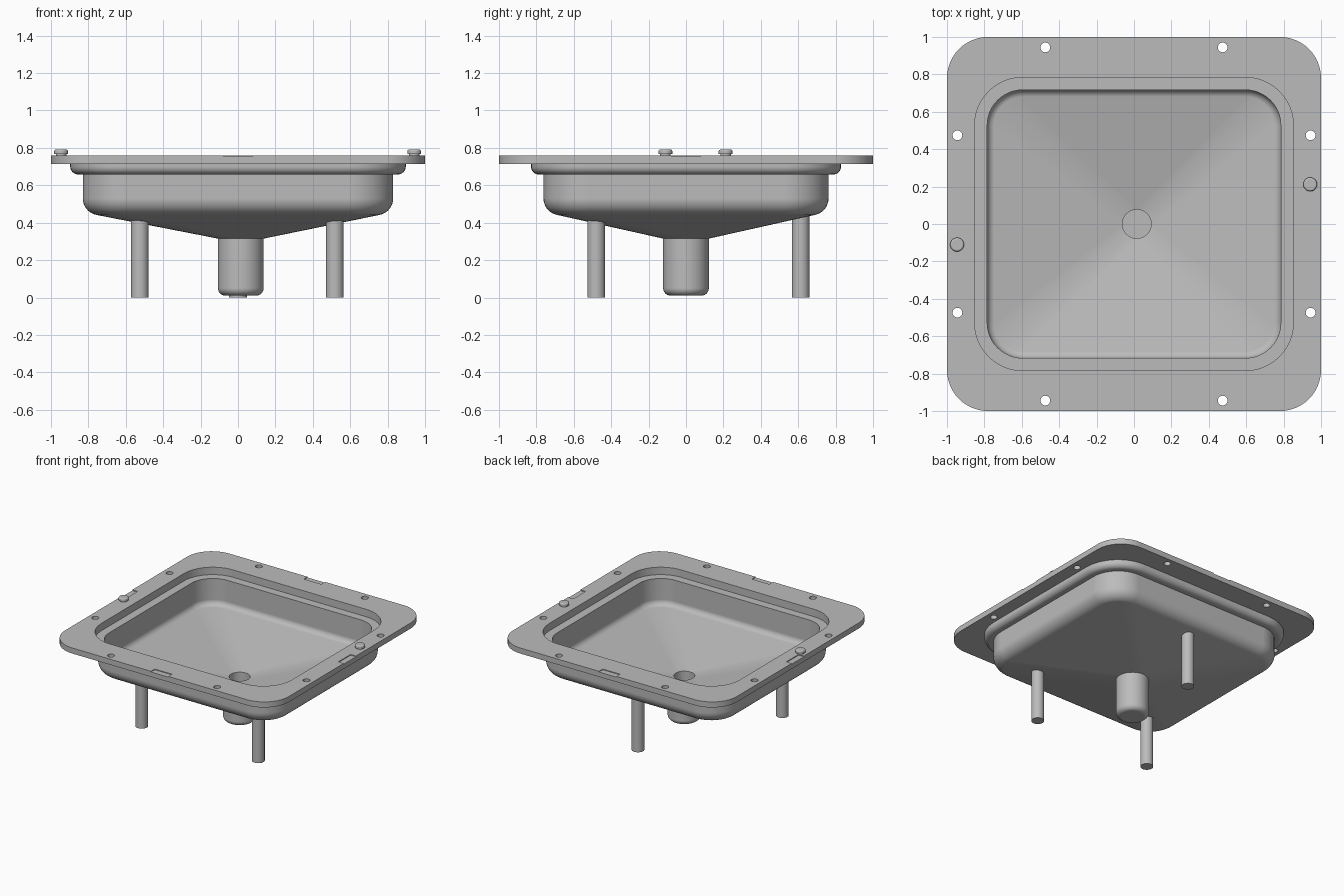
import bpy, bmesh, math
from mathutils import Matrix

cube = bpy.data.objects.get("Cube")
if cube:
    bpy.data.objects.remove(cube, do_unlink=True)

GREY = (0.5, 0.5, 0.5, 1)
metal = bpy.data.materials.new("grey_metal")
metal.use_nodes = True
metal.diffuse_color = GREY
metal.node_tree.nodes["Principled BSDF"].inputs["Base Color"].default_value = GREY


def finish(name, bm):
    """Turn a bmesh into a linked object."""
    bmesh.ops.remove_doubles(bm, verts=bm.verts, dist=1e-5)
    bmesh.ops.recalc_face_normals(bm, faces=bm.faces)
    mesh = bpy.data.meshes.new(name)
    bm.to_mesh(mesh)
    bm.free()
    mesh.materials.append(metal)
    obj = bpy.data.objects.new(name, mesh)
    bpy.context.collection.objects.link(obj)
    return obj


def smooth(obj):
    bpy.ops.object.select_all(action='DESELECT')
    obj.select_set(True)
    bpy.context.view_layer.objects.active = obj
    bpy.ops.object.shade_smooth_by_angle(angle=math.radians(30))
    mod = obj.modifiers.new("even_shading", 'WEIGHTED_NORMAL')
    mod.keep_sharp = True


def rounded_rect(hx, hy, r, z, cx=0, steps=12):
    pts = []
    for q, (sx, sy) in enumerate([(1, 1), (-1, 1), (-1, -1), (1, -1)]):
        for i in range(steps + 1):
            a = math.pi / 2 * (q + i / steps)
            pts.append((cx + sx * (hx - r) + r * math.cos(a),
                        sy * (hy - r) + r * math.sin(a), z))
    return pts


def loft(name, rings):
    """Skin a stack of matching rings and cap both ends."""
    bm = bmesh.new()
    loops = [[bm.verts.new(p) for p in ring] for ring in rings]
    n = len(loops[0])
    for a, b in zip(loops, loops[1:]):
        for i in range(n):
            j = (i + 1) % n
            bm.faces.new((a[i], a[j], b[j], b[i]))
    bm.faces.new(loops[0])
    bm.faces.new(loops[-1])
    return finish(name, bm)


def offset_ring(d, z):
    """Basin outline grown by d from the inner wall."""
    return rounded_rect(0.785 + d, 0.717 + d, 0.19 + d, z)


def circle(r, z, cx=0.015):
    return rounded_rect(r, r, r, z, cx)


def fillet(d, z, r, sweep=90, steps=8):
    """Arc from a vertical wall inward and down."""
    angles = [math.radians(sweep * i / steps) for i in range(steps + 1)]
    return [(d - r * (1 - math.cos(t)), z - r * math.sin(t)) for t in angles]


# Basin shell: inside from drain floor up, over the flange, down the outside
WALL = 0.045
rings = [circle(0.077, 0.055), circle(0.077, 0.36)]
rings += [offset_ring(d, z) for d, z in reversed(fillet(0, 0.53, WALL, 79))]
rings += [offset_ring(0, 0.70), offset_ring(0.067, 0.70), offset_ring(0.067, 0.76)]
rings += [rounded_rect(1, 1, 0.22, 0.76), rounded_rect(1, 1, 0.22, 0.715)]
rings += [offset_ring(0.112, 0.715)]
rings += [offset_ring(d, z) for d, z in fillet(0.112, 0.70, 0.042)]
rings += [offset_ring(WALL, 0.658)]
rings += [offset_ring(d, z) for d, z in fillet(WALL, 0.53, 2 * WALL, 79)]
rings += [circle(0.122, 0.315)]
rings += [circle(r, z) for r, z in fillet(0.122, 0.05, 0.04)]
basin = loft("basin", rings)

# Bolt holes and shallow edge notches cut from the flange
bm = bmesh.new()
for quarter in range(4):
    turn = Matrix.Rotation(quarter * math.pi / 2, 4, 'Z')
    for side in (-1, 1):
        bmesh.ops.create_cone(bm, cap_ends=True, segments=24, radius1=0.026, radius2=0.026,
                              depth=0.2, matrix=turn @ Matrix.Translation((0.944, side * 0.474, 0.74)))
    bmesh.ops.create_cube(bm, size=1, matrix=turn @ Matrix.Translation((1, 0, 0.804))
                          @ Matrix.Diagonal((0.096, 0.156, 0.1, 1)))
cutter = finish("flange_cutter", bm)
cutter.hide_render = True
cut = basin.modifiers.new("holes", 'BOOLEAN')
cut.operation = 'DIFFERENCE'
cut.solver = 'EXACT'
cut.object = cutter
bpy.ops.object.select_all(action='DESELECT')
bpy.context.view_layer.objects.active = basin
basin.select_set(True)
bpy.ops.object.modifier_apply(modifier=cut.name)
bpy.data.objects.remove(cutter, do_unlink=True)
smooth(basin)

# Three support legs
legs = {"front_left_leg": (0.518, -0.48, 0.42), "front_right_leg": (-0.525, -0.48, 0.42),
        "back_leg": (0, 0.613, 0.445)}
for name, (x, y, top) in legs.items():
    leg = loft(name, [circle(0.047, 0, 0), circle(0.047, top, 0)])
    leg.location = (x, y, 0)
    smooth(leg)

# Two button-headed locating pins on the flange
for name, x, y in (("left_pin", 0.942, 0.212), ("right_pin", -0.946, -0.11)):
    head = [(0.028, -0.01), (0.028, 0.007), (0.037, 0.007)]
    head += [(r, z) for r, z in reversed(fillet(0.037, 0, 0.01))]
    head = head[:3] + [(r, 0.021 - z) for r, z in fillet(0.037, 0, 0.01)]
    pin = loft(name, [circle(r, min(z, 0.031), 0) for r, z in head])
    pin.location = (x, y, 0.76)
    smooth(pin)
